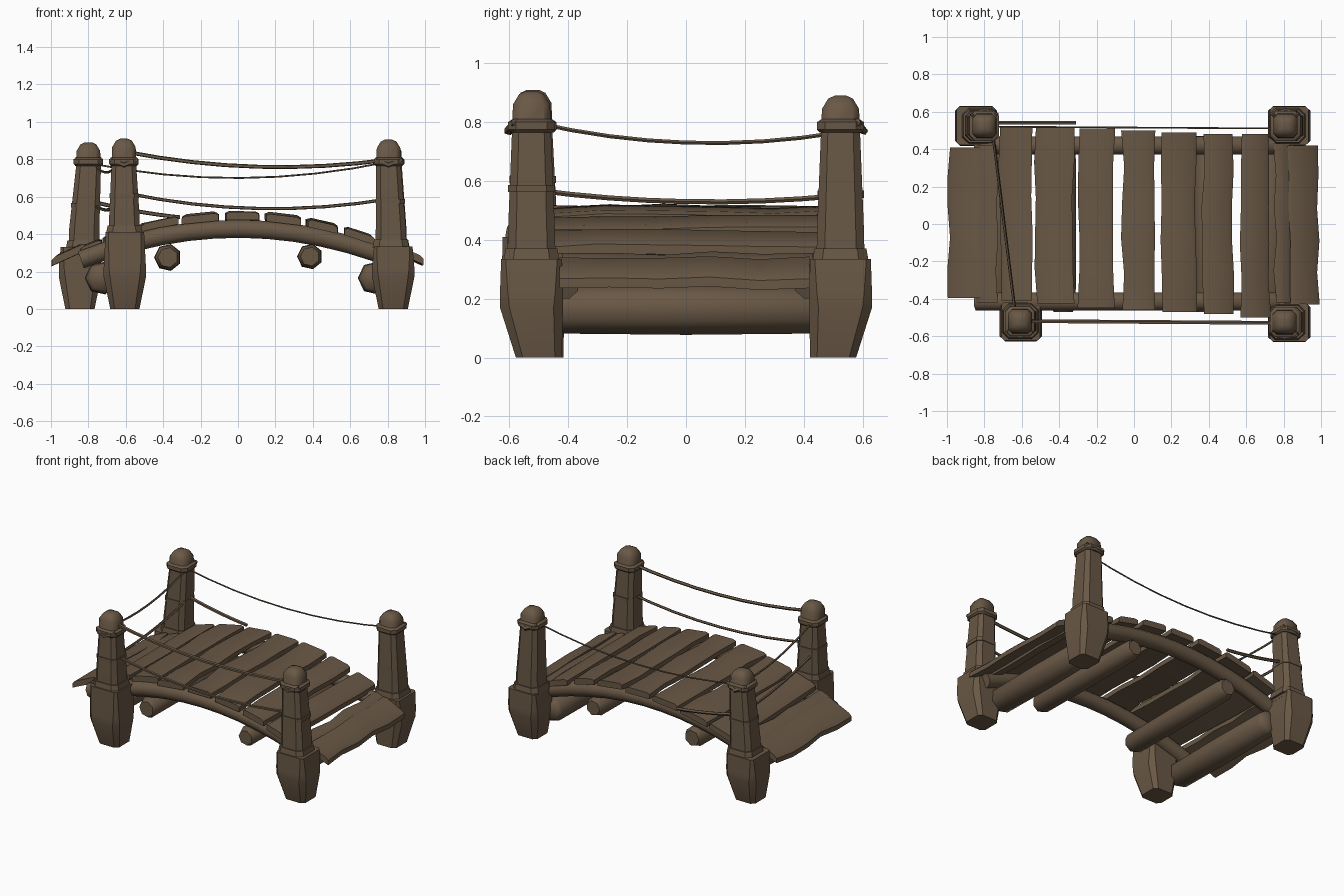
import bpy, bmesh, math, random
from mathutils import Vector

if "Cube" in bpy.data.objects:
    bpy.data.objects.remove(bpy.data.objects["Cube"])

random.seed(4)
wood = bpy.data.materials.new("weathered brown wood")
wood.diffuse_color = (0.14, 0.097, 0.06, 1)
wood.use_nodes = True
wood.node_tree.nodes["Principled BSDF"].inputs["Base Color"].default_value = wood.diffuse_color


def loft(name, rings, angle=40):
    """Skin a list of point rings into a closed solid."""
    bm = bmesh.new()
    vs = [[bm.verts.new(p) for p in r] for r in rings]
    n = len(rings[0])
    for a, b in zip(vs, vs[1:]):
        for i in range(n):
            bm.faces.new((a[i], a[(i + 1) % n], b[(i + 1) % n], b[i]))
    bm.faces.new(vs[0])
    bm.faces.new(vs[-1])
    bmesh.ops.recalc_face_normals(bm, faces=bm.faces)
    me = bpy.data.meshes.new(name)
    bm.to_mesh(me)
    bm.free()
    me.materials.append(wood)
    ob = bpy.data.objects.new(name, me)
    bpy.context.collection.objects.link(ob)
    bpy.context.view_layer.objects.active = ob
    ob.select_set(True)
    bpy.ops.object.shade_smooth_by_angle(angle=math.radians(angle))
    ob.select_set(False)
    return ob


def square_ring(x, y, z, hx, hy, cut=0.35):
    """Square outline with cut corners."""
    k = 1 - cut
    pts = [(1, -k), (1, k), (k, 1), (-k, 1), (-1, k), (-1, -k), (-k, -1), (k, -1)]
    return [(x + a * hx, y + b * hy, z) for a, b in pts]


def tube(name, path, radii, sides=6):
    """Tube along a path, one radius per point."""
    path = [Vector(p) for p in path]
    rings = []
    for i, p in enumerate(path):
        t = (path[min(i + 1, len(path) - 1)] - path[max(i - 1, 0)]).normalized()
        side = t.cross(Vector((0, 0, 1))).normalized()
        up = side.cross(t)
        r = radii[i] if isinstance(radii, list) else radii
        rings.append([p + r * (math.cos(a) * side + math.sin(a) * up)
                      for a in [math.tau * (k + 0.5) / sides for k in range(sides)]])
    return loft(name, rings, 65)


def deck_z(x):
    return 0.497 - 0.25 * x * x


# Posts: stone-like wooden foot, tapered shaft with a faceted tip, rope bindings
posts = [("front_left", -0.605, -0.52, 0.41, 0.91, -0.61),
         ("back_left", -0.845, 0.525, 0.33, 0.89, -0.80),
         ("front_right", 0.83, -0.525, 0.335, 0.905, 0.805),
         ("back_right", 0.83, 0.525, 0.335, 0.89, 0.81)]
for name, x, y, bt, top, tx in posts:
    s = 1 if y > 0 else -1
    loft(name + "_foot", [square_ring(x, y - s * 0.025, 0, 0.078, 0.078, 0.3),
                          square_ring(x, y, 0.17, 0.113, 0.107, 0.3),
                          square_ring(x, y, 0.22, 0.113, 0.107, 0.25),
                          square_ring(x, y, bt, 0.103, 0.103, 0.15)])
    sx = (x + tx) / 2
    loft(name + "_shaft", [square_ring(sx, y, bt - 0.03, 0.084, 0.082),
                           square_ring(sx, y, bt + 0.09, 0.081, 0.08),
                           square_ring(tx, y, 0.75, 0.067, 0.067),
                           square_ring(tx, y, top - 0.045, 0.063, 0.063),
                           square_ring(tx, y, top - 0.01, 0.042, 0.042),
                           square_ring(tx, y, top, 0.02, 0.02)])
    # low collar on the foot
    loft(name + "_collar", [square_ring(sx, y, bt - 0.01, 0.098, 0.096),
                            square_ring(sx, y, bt + 0.035, 0.09, 0.088)])
    # binding
    loft(name + "_binding", [square_ring(tx, y, 0.765, 0.07, 0.07),
                             square_ring(tx, y, 0.775, 0.079, 0.08),
                             square_ring(tx, y, 0.80, 0.079, 0.08),
                             square_ring(tx, y, 0.81, 0.065, 0.065)])
    tube(name + "_knot", [(tx - 0.07, y + s * 0.05, 0.80), (tx, y + s * 0.08, 0.77),
                          (tx + 0.07, y + s * 0.055, 0.80)], 0.014, 5)

# Arched side logs
for name, y in (("front_side_log", -0.415), ("back_side_log", 0.42)):
    xs = [-0.84 + 1.72 * i / 12 for i in range(13)]
    tube(name, [(x, y, 0.428 - 0.235 * x * x) for x in xs], 0.052, 8)

# Cross logs under the deck
for name, x, z, r, h in (("left_end_log", -0.73, 0.165, 0.088, 0.46),
                         ("left_mid_log", -0.375, 0.275, 0.072, 0.47),
                         ("right_mid_log", 0.385, 0.28, 0.068, 0.47),
                         ("right_end_log", 0.73, 0.165, 0.088, 0.46)):
    tube(name, [(x, h * t, z) for t in (-1, -0.93, 0, 0.93, 1)],
         [r * 0.75, r * 0.97, r * 1.02, r * 0.97, r * 0.75], 7)

# Deck planks: left x, right x, front y, back y
planks = [(-1.0, -0.81, -0.395, 0.41), (-0.86, -0.725, -0.42, 0.42),
          (-0.725, -0.535, -0.41, 0.52), (-0.535, -0.315, -0.425, 0.52),
          (-0.305, -0.095, -0.45, 0.51), (-0.07, 0.115, -0.46, 0.50),
          (0.14, 0.34, -0.47, 0.49), (0.36, 0.54, -0.48, 0.48),
          (0.56, 0.735, -0.50, 0.48), (0.745, 0.86, -0.42, 0.43),
          (0.82, 0.995, -0.43, 0.42)]
for i, (x0, x1, y0, y1) in enumerate(planks):
    cx, hw = (x0 + x1) / 2, (x1 - x0) / 2
    slope = -0.5 * cx
    drop = 0.012 if i in (1, 9) else 0
    rings = []
    for k in range(6):
        y = y0 + (y1 - y0) * k / 5
        a = x0 + random.uniform(0, 0.018)
        b = x1 - random.uniform(0, 0.018)
        lift = random.uniform(-0.006, 0.006)
        ring = []
        for x, t in ((a, -0.02), (b, -0.02), (b, 0.012), (b - 0.02, 0.022),
                     (a + 0.02, 0.022), (a, 0.012)):
            ring.append((x, y, deck_z(cx) - drop + slope * (x - cx) + t + lift))
        rings.append(ring)
    loft("plank_%02d" % (i + 1), rings, 30)

# Hanging ropes: start, end, sag, thickness
ropes = [("front_upper_rope", (-0.6, -0.52, 0.84), (0.82, -0.53, 0.80), 0.06, 0.011),
         ("front_lower_rope", (-0.6, -0.52, 0.62), (0.82, -0.53, 0.59), 0.068, 0.009),
         ("back_upper_rope", (-0.8, 0.52, 0.78), (0.82, 0.51, 0.79), 0.085, 0.005),
         ("left_upper_rope", (-0.76, 0.52, 0.765), (-0.63, -0.52, 0.80), 0.052, 0.007),
         ("left_lower_rope", (-0.76, 0.52, 0.55), (-0.63, -0.52, 0.57), 0.03, 0.009),
         ("back_lower_rope", (-0.8, 0.54, 0.58), (-0.31, 0.54, 0.49), 0.01, 0.011)]
for name, a, b, sag, r in ropes:
    a, b = Vector(a), Vector(b)
    path = []
    for k in range(9):
        t = k / 8
        path.append(a.lerp(b, t) - Vector((0, 0, sag * 4 * t * (1 - t))))
    tube(name, path, r, 5)

# Rope loops on the posts where the lower ropes are tied
for name, x, y, z in (("front_left_loop", -0.607, -0.52, 0.605),
                      ("back_left_loop", -0.815, 0.525, 0.555),
                      ("front_right_loop", 0.815, -0.525, 0.575)):
    loft(name, [square_ring(x, y, z - 0.012, 0.079, 0.079),
                square_ring(x, y, z + 0.012, 0.079, 0.079)])
